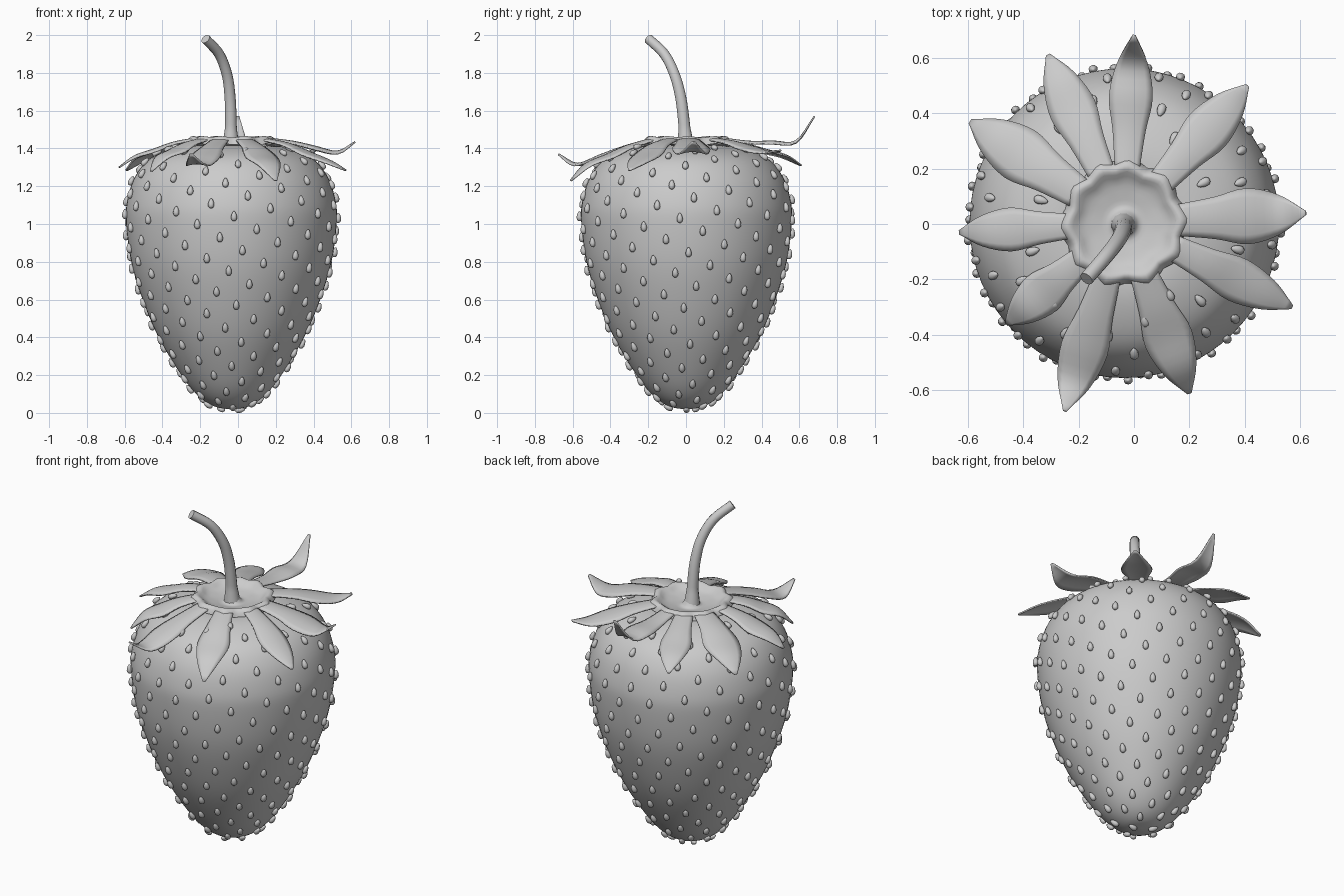
import bpy, bmesh, math
from mathutils import Vector, Matrix

if "Cube" in bpy.data.objects:
    bpy.data.objects.remove(bpy.data.objects["Cube"])

CX, CY = -0.035, 0.003      # axis of the fruit


def spline(pts, n):
    """Catmull-Rom samples through pts, n per span."""
    p = [Vector(q) for q in pts]
    p = [2 * p[0] - p[1]] + p + [2 * p[-1] - p[-2]]
    out = []
    for i in range(1, len(p) - 2):
        a, b, c, d = p[i - 1:i + 3]
        for k in range(n):
            t = k / n
            out.append(0.5 * (2 * b + (c - a) * t + (2 * a - 5 * b + 4 * c - d) * t * t
                              + (3 * b - a - 3 * c + d) * t ** 3))
    return out + [p[-2]]


def finish(name, bm, angle=60):
    bmesh.ops.recalc_face_normals(bm, faces=bm.faces)
    me = bpy.data.meshes.new(name)
    bm.to_mesh(me)
    bm.free()
    ob = bpy.data.objects.new(name, me)
    bpy.context.collection.objects.link(ob)
    bpy.ops.object.select_all(action='DESELECT')
    ob.select_set(True)
    bpy.context.view_layer.objects.active = ob
    bpy.ops.object.shade_smooth_by_angle(angle=math.radians(angle))
    return ob


def lathe(bm, prof, seg, wave=lambda a, r, z: (r, z)):
    """Revolve (r, z) points about the fruit axis; the ends close on poles when r is 0."""
    rings = []
    for r, z in prof:
        if r < 1e-4:
            rings.append([bm.verts.new((CX, CY, z))] * seg)
            continue
        ring = []
        for i in range(seg):
            a = 2 * math.pi * i / seg
            rr, zz = wave(a, r, z)
            ring.append(bm.verts.new((CX + rr * math.cos(a), CY + rr * math.sin(a), zz)))
        rings.append(ring)
    for A, B in zip(rings, rings[1:]):
        for i in range(seg):
            j = (i + 1) % seg
            vs = list(dict.fromkeys((A[i], A[j], B[j], B[i])))
            bm.faces.new(vs)


# Fruit body
profile = [(0, 0.018, 0), (0.09, 0.034, 0), (0.175, 0.09, 0), (0.265, 0.2, 0), (0.385, 0.4, 0),
           (0.47, 0.6, 0), (0.53, 0.8, 0), (0.557, 1.0, 0), (0.552, 1.12, 0), (0.51, 1.25, 0),
           (0.425, 1.35, 0), (0.27, 1.41, 0), (0.12, 1.41, 0), (0, 1.39, 0)]
path = [(max(p.x, 0), p.y) for p in spline(profile, 5)]
bm = bmesh.new()
lathe(bm, path, 64)
finish("fruit_body", bm)

# Seeds, spread on a golden-angle spiral over the body
fine = [(max(p.x, 0), p.y) for p in spline(profile, 40)]
stop = next(i for i, (r, z) in enumerate(fine) if z > 1 and r < 0.3)
cum = [0]
for (r0, z0), (r1, z1) in zip(fine[:stop], fine[1:stop + 1]):
    w = (r0 + 0.3) * min(1, r0 / 0.15)
    cum.append(cum[-1] + w * math.hypot(r1 - r0, z1 - z0))
N = 265
bm = bmesh.new()
k = 0
for n in range(N):
    target = (n + 0.5) / N * cum[-1]
    while cum[k + 1] < target:
        k += 1
    r, z = fine[k]
    dr, dz = fine[k + 1][0] - r, fine[k + 1][1] - z
    a = n * math.pi * (3 - math.sqrt(5))
    up = Vector((dr * math.cos(a), dr * math.sin(a), dz)).normalized()
    side = Vector((-math.sin(a), math.cos(a), 0))
    out = side.cross(up)
    pos = Vector((CX + r * math.cos(a), CY + r * math.sin(a), z)) + out * 0.008
    vs = bmesh.ops.create_uvsphere(bm, u_segments=10, v_segments=7, radius=1)['verts']
    M = Matrix((side, out, up)).transposed()
    for v in vs:
        taper = 1 - 0.3 * v.co.z
        v.co = pos + M @ Vector((v.co.x * 0.016 * taper, v.co.y * 0.015 * taper, v.co.z * 0.027))
finish("seeds", bm)

# Calyx crown: dished disc with a ten-sided rim
sepal_angles = [87, 48, 3, -30, -68, -107, -140, -177, 146, 114]


def crown_wave(a, r, z):
    nearest = min(abs((math.degrees(a) - s + 180) % 360 - 180) for s in sepal_angles)
    f = max(0, r - 0.1) / 0.1
    return r + 0.02 * f * (0.5 - nearest / 18), z + 0.008 * f * (0.5 - nearest / 18)


bm = bmesh.new()
crown = spline([(0.03, 1.45, 0), (0.055, 1.418, 0), (0.1, 1.422, 0), (0.15, 1.435, 0),
                (0.19, 1.462, 0), (0.215, 1.452, 0), (0.23, 1.425, 0)], 3)
lathe(bm, [(p.x, p.y) for p in crown], 80, crown_wave)
finish("calyx_crown", bm)

# Sepals: tip x, tip y, heights at 45 %, 78 % and tip, half width
sepals = [(0.0, 0.68, 1.425, 1.44, 1.57, 0.078), (0.41, 0.50, 1.425, 1.385, 1.39, 0.085),
          (0.62, 0.04, 1.425, 1.385, 1.435, 0.1), (0.57, -0.30, 1.415, 1.335, 1.285, 0.08),
          (0.20, -0.61, 1.405, 1.32, 1.23, 0.088), (-0.25, -0.675, 1.40, 1.32, 1.37, 0.085),
          (-0.46, -0.36, 1.42, 1.36, 1.28, 0.08), (-0.63, -0.03, 1.42, 1.36, 1.30, 0.078),
          (-0.59, 0.37, 1.42, 1.355, 1.285, 0.1), (-0.31, 0.61, 1.415, 1.365, 1.31, 0.085)]
widths = spline([(0, 0.055, 0), (0.2, 0.075, 0), (0.48, 0.1, 0), (0.75, 0.07, 0), (1, 0.008, 0)], 4)
for i, (tx, ty, z1, z2, z3, hw) in enumerate(sepals):
    d = Vector((tx - CX, ty - CY, 0))
    R = d.length
    d.normalize()
    side = Vector((-d.y, d.x, 0))
    r0 = 0.185
    L = R - r0
    line = spline([(r0, 0, 1.455), (r0 + 0.3 * L, 0, z1 + 0.012), (r0 + 0.55 * L, 0, (z1 + z2) / 2 + 0.006),
                   (r0 + 0.8 * L, 0, z2), (R, 0, z3)], 4)
    bm = bmesh.new()
    rows = []
    for p, w in zip(line, widths):
        row = []
        for j in range(-3, 4):
            v = j / 3
            h = w.y * hw / 0.1
            co = Vector((CX, CY, p.z - 0.18 * h * v * v)) + d * p.x + side * (h * v)
            row.append(bm.verts.new(co))
        rows.append(row)
    for A, B in zip(rows, rows[1:]):
        for j in range(6):
            bm.faces.new((A[j], A[j + 1], B[j + 1], B[j]))
    ob = finish(f"sepal_{i + 1}", bm)
    mod = ob.modifiers.new("thickness", 'SOLIDIFY')
    mod.thickness = 0.008
    mod.offset = 0

# Stem: curved tapering tube
stem = spline([(-0.037, 0.0, 1.39), (-0.038, -0.004, 1.45), (-0.038, -0.012, 1.55), (-0.042, -0.028, 1.67),
               (-0.058, -0.06, 1.79), (-0.1, -0.115, 1.9), (-0.172, -0.198, 1.98)], 5)
cu = bpy.data.curves.new("stem", 'CURVE')
cu.dimensions = '3D'
cu.bevel_depth = 1
cu.bevel_resolution = 4
cu.use_fill_caps = True
sp = cu.splines.new('POLY')
sp.points.add(len(stem) - 1)
for q, p in zip(sp.points, stem):
    q.co = (*p, 1)
    q.radius = 0.026 + 0.007 * (1.98 - p.z) / 0.55 + 0.016 * max(0, 1 - (p.z - 1.39) / 0.12)
ob = bpy.data.objects.new("stem", cu)
bpy.context.collection.objects.link(ob)
bpy.ops.object.select_all(action='DESELECT')
ob.select_set(True)
bpy.context.view_layer.objects.active = ob
bpy.ops.object.convert(target='MESH')
bpy.ops.object.shade_smooth_by_angle(angle=math.radians(50))
